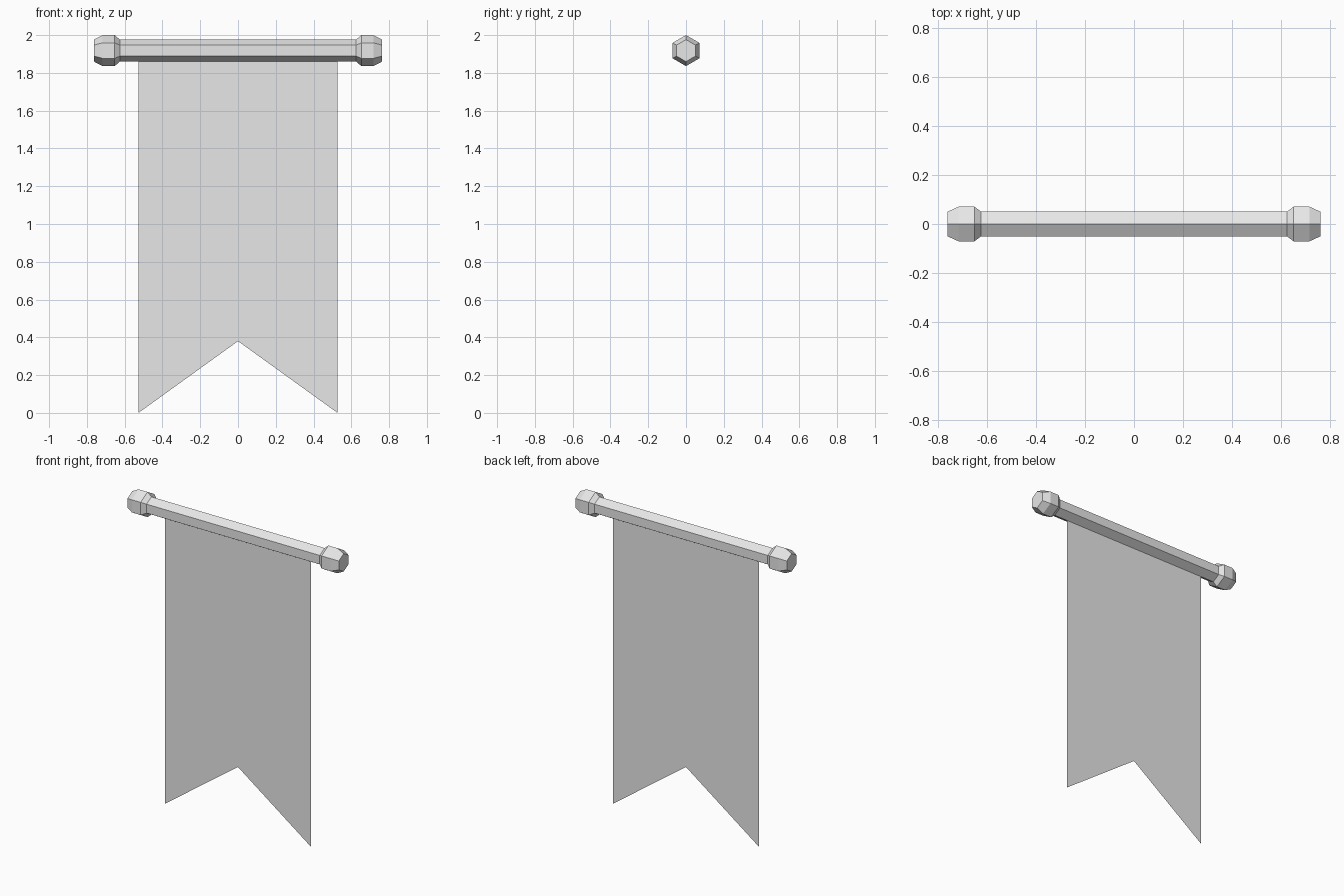
import bpy
import bmesh
from math import cos, sin, pi

cube = bpy.data.objects.get("Cube")
if cube:
    bpy.data.objects.remove(cube, do_unlink=True)

AXIS_Z = 1.918      # height of the pole's axis
POLE_R = 0.058
KNOB_R = 0.082
SIDES = 6

grey = bpy.data.materials.new("plain_grey")
grey.use_nodes = True
grey.diffuse_color = (0.8, 0.8, 0.8, 1)
grey.node_tree.nodes["Principled BSDF"].inputs["Base Color"].default_value = grey.diffuse_color


def add_object(name, bm):
    mesh = bpy.data.meshes.new(name)
    bm.to_mesh(mesh)
    bm.free()
    mesh.materials.append(grey)
    obj = bpy.data.objects.new(name, mesh)
    bpy.context.collection.objects.link(obj)
    return obj


def lathe_along_x(name, profile):
    """Closed six-sided solid from (x, radius) pairs, one corner pointing up."""
    bm = bmesh.new()
    rings = []
    for x, r in profile:
        angles = [2 * pi * i / SIDES for i in range(SIDES)]
        rings.append([bm.verts.new((x, r * sin(a), AXIS_Z + r * cos(a))) for a in angles])
    for a, b in zip(rings, rings[1:]):
        for i in range(SIDES):
            j = (i + 1) % SIDES
            bm.faces.new((a[i], a[j], b[j], b[i]))
    bm.faces.new(rings[0])
    bm.faces.new(rings[-1])
    bmesh.ops.recalc_face_normals(bm, faces=bm.faces)
    return add_object(name, bm)


# Pole
lathe_along_x("pole", [(-0.64, POLE_R), (0.64, POLE_R)])

# Bevelled knob at each end of the pole
knob_profile = [(0.625, POLE_R), (0.653, KNOB_R), (0.717, KNOB_R), (0.763, POLE_R)]
for side, name in ((1, "left_knob"), (-1, "right_knob")):
    lathe_along_x(name, [(side * x, r) for x, r in knob_profile])

# Swallow-tailed cloth, a single sheet hanging from the underside of the pole
bm = bmesh.new()
outline = [(-0.527, 1.865), (-0.527, 0), (0, 0.38), (0.527, 0), (0.527, 1.865)]
bm.faces.new([bm.verts.new((x, 0, z)) for x, z in outline])
add_object("banner_cloth", bm)
